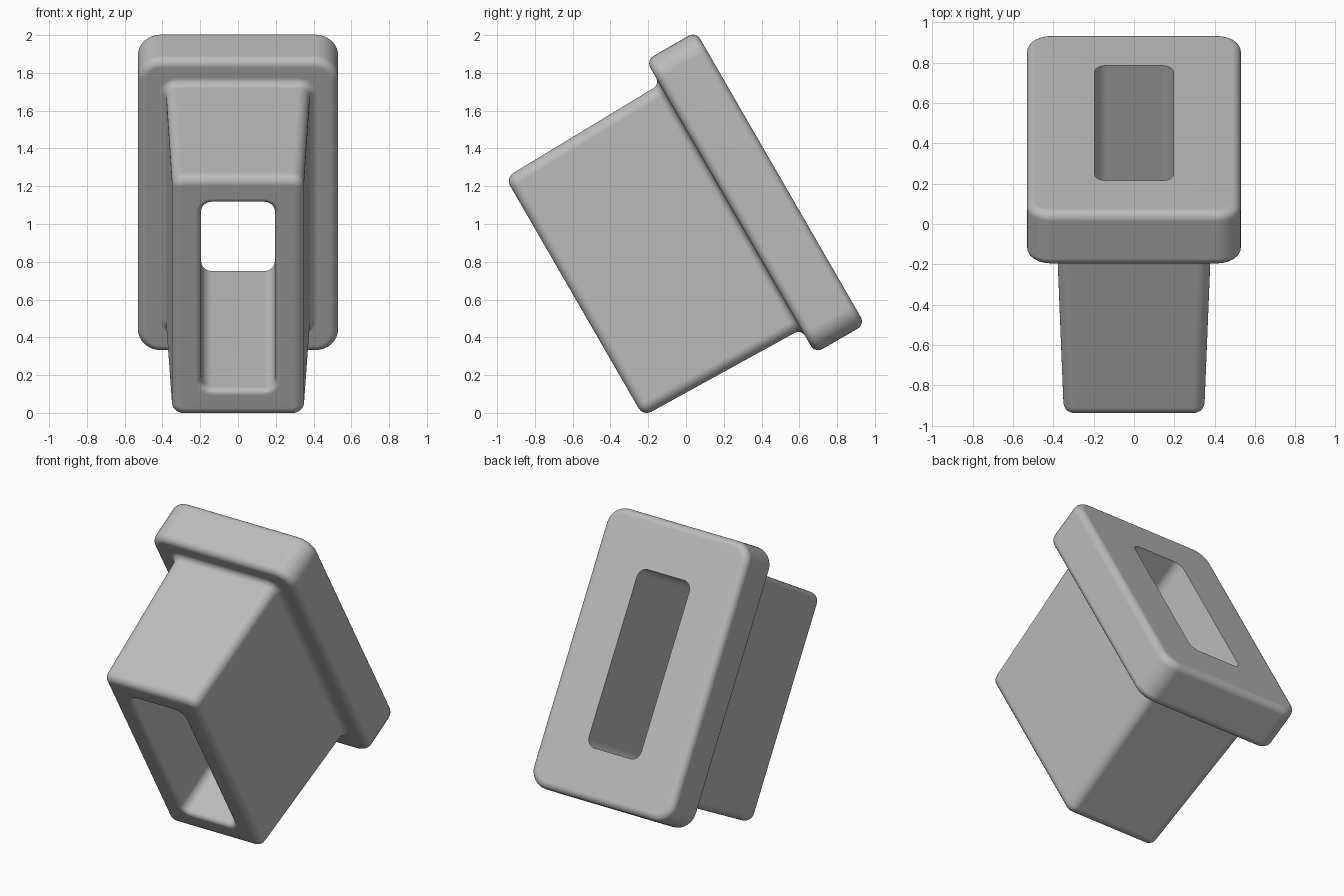
import bpy, bmesh
from math import sin, cos, radians, pi

cube = bpy.data.objects.get("Cube")
if cube:
    bpy.data.objects.remove(cube, do_unlink=True)

TILT = radians(30)
MID = 0.827        # middle of the sections along the tilted height
CORNER_STEPS = 8
EDGE_STEPS = 6


def rounded_edge(depth, half_w, half_h, corner, radius, start, end):
    """Sections (depth, half width, half height, corner radius) along an arc."""
    out = []
    for i in range(EDGE_STEPS + 1):
        a = radians(start + (end - start) * i / EDGE_STEPS)
        off = radius * sin(a)
        out.append((depth + radius * cos(a), half_w + off, half_h + off, corner + off))
    return out


def rounded_rect(depth, half_w, half_h, corner):
    """Points of one rounded rectangle section."""
    pts = []
    for k, (sx, sz) in enumerate([(1, 1), (-1, 1), (-1, -1), (1, -1)]):
        for i in range(CORNER_STEPS + 1):
            a = (k + i / CORNER_STEPS) * pi / 2
            pts.append((sx * (half_w - corner) + corner * cos(a), depth,
                        MID + sz * (half_h - corner) + corner * sin(a)))
    return pts


# Grey plastic
grey = bpy.data.materials.new("grey")
grey.use_nodes = True
colour = (0.5, 0.5, 0.5, 1)
grey.diffuse_color = colour
grey.node_tree.nodes["Principled BSDF"].inputs["Base Color"].default_value = colour

# Sections run over the outside from front to back, then return through the slot
sections = []
sections += rounded_edge(-0.175, 0.225, 0.60, 0.09, 0.03, -90, -180)    # slot rim
sections += rounded_edge(-0.155, 0.30, 0.68, 0.01, 0.05, 180, 90)       # body front edge
sections += rounded_edge(0.71, 0.42, 0.788, 0.10, 0.04, -90, 0)         # fillet at flange
sections += rounded_edge(0.795, 0.485, 0.85, 0.075, 0.045, 180, 90)     # flange front edge
sections += rounded_edge(1.01, 0.485, 0.85, 0.075, 0.045, 90, 0)        # flange back edge
sections.append((1.055, 0.195, 0.57, 0.06))                             # slot back opening

bm = bmesh.new()
rings = [[bm.verts.new(p) for p in rounded_rect(*s)] for s in sections]
for r, ring in enumerate(rings):
    following = rings[(r + 1) % len(rings)]
    for i in range(len(ring)):
        j = (i + 1) % len(ring)
        bm.faces.new((ring[i], ring[j], following[j], following[i]))
bmesh.ops.recalc_face_normals(bm, faces=bm.faces)

mesh = bpy.data.meshes.new("slotted_body_with_flange")
bm.to_mesh(mesh)
bm.free()
mesh.materials.append(grey)
body = bpy.data.objects.new("slotted_body_with_flange", mesh)
bpy.context.collection.objects.link(body)
body.rotation_euler.x = TILT

# Smooth rounds, flat main faces
bpy.ops.object.select_all(action='DESELECT')
body.select_set(True)
bpy.context.view_layer.objects.active = body
bpy.ops.object.shade_smooth_by_angle(angle=radians(35))
weighted = body.modifiers.new("flat_face_normals", 'WEIGHTED_NORMAL')
weighted.keep_sharp = True
